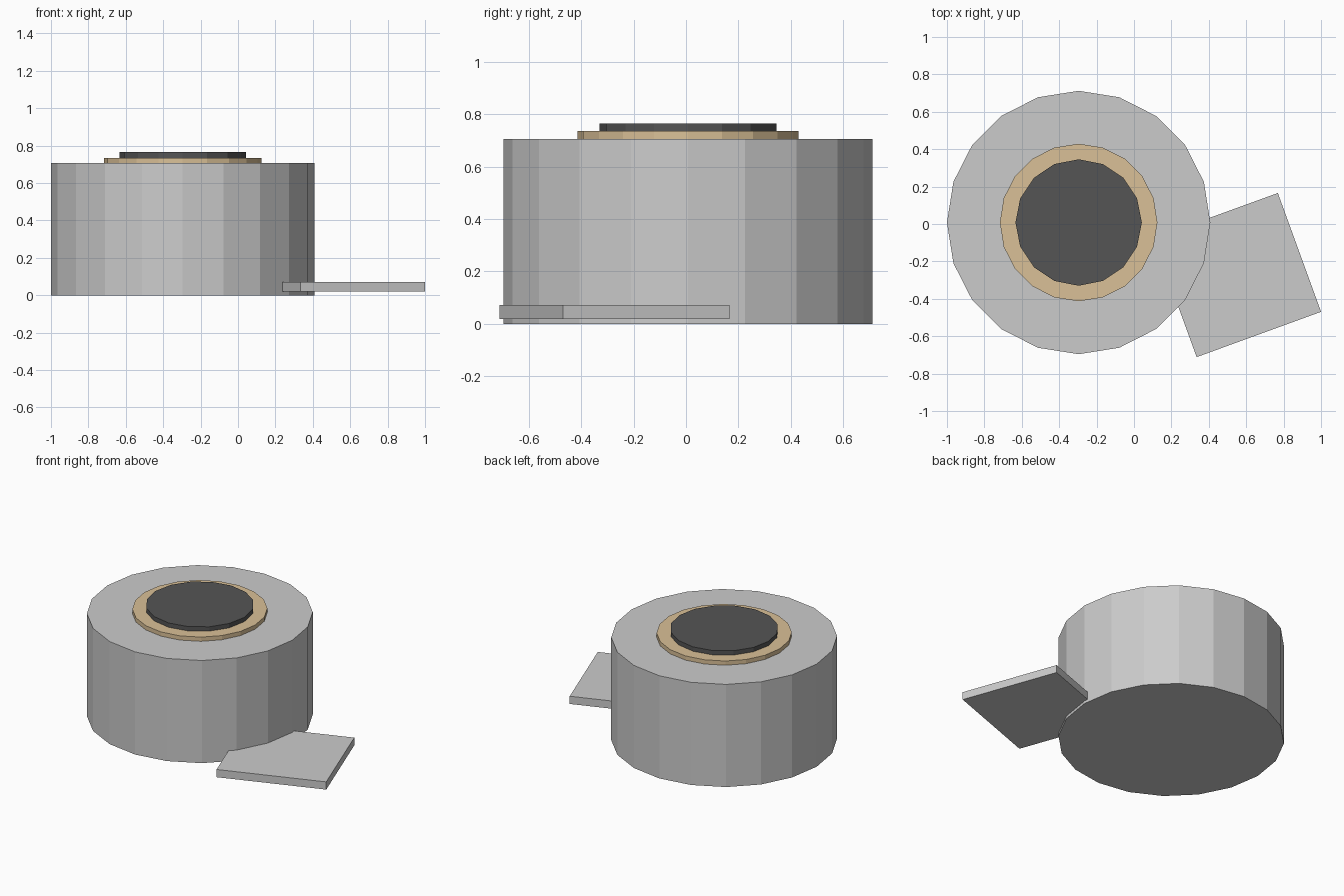
import bpy
from math import radians

if "Cube" in bpy.data.objects:
    bpy.data.objects.remove(bpy.data.objects["Cube"])

CENTRE = (-0.296, 0.008)


def colour(name, rgb):
    mat = bpy.data.materials.new(name)
    mat.diffuse_color = (*rgb, 1)
    mat.use_nodes = True
    mat.node_tree.nodes["Principled BSDF"].inputs["Base Color"].default_value = mat.diffuse_color
    return mat


def disc(name, radius, sides, bottom, top, mat=None):
    # Flat-sided cylinder with a corner pointing along +x
    bpy.ops.mesh.primitive_cylinder_add(
        vertices=sides, radius=radius, depth=top - bottom,
        location=(*CENTRE, (bottom + top) / 2))
    obj = bpy.context.object
    obj.name = name
    if mat:
        obj.data.materials.append(mat)
    return obj


# Roll of tape, with its core and centre plug passing through to the underside
disc("tape_roll", 0.704, 20, 0, 0.706)
disc("cardboard_core", 0.421, 20, 0.001, 0.735, colour("cardboard", (0.70, 0.53, 0.31)))
disc("core_hole", 0.338, 16, 0.002, 0.765, colour("dark", (0.09, 0.09, 0.09)))

# Loose end of tape, tucked into the side of the roll
bpy.ops.mesh.primitive_cube_add(
    size=1, location=(0.552, -0.273, 0.0455), rotation=(0, 0, radians(20)))
strip = bpy.context.object
strip.name = "loose_tape_end"
strip.scale = (0.708, 0.676, 0.053)
